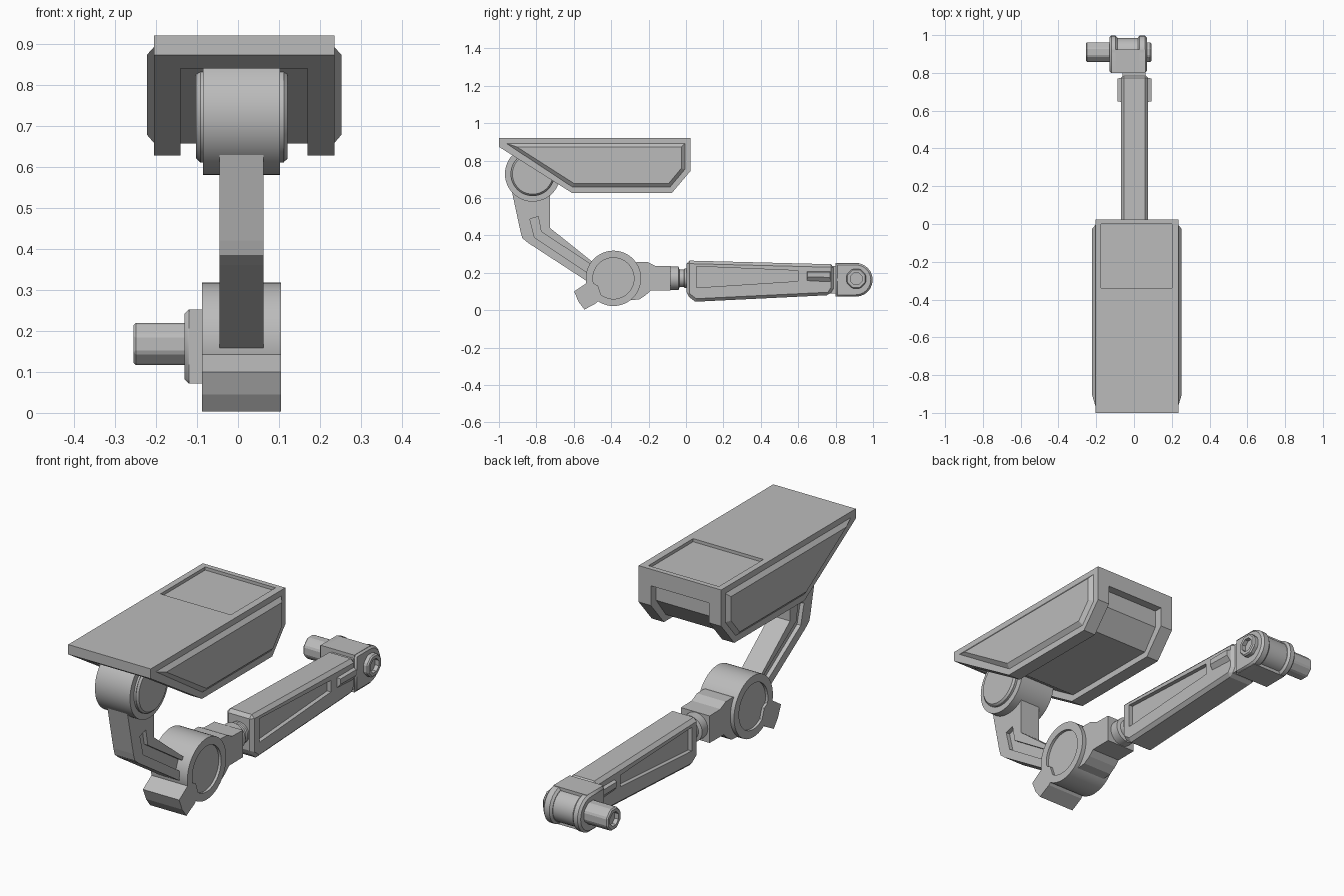
import bpy, bmesh, math

if "Cube" in bpy.data.objects:
    bpy.data.objects.remove(bpy.data.objects["Cube"])

grey = bpy.data.materials.new("mid grey")
grey.diffuse_color = (0.5, 0.5, 0.5, 1)
grey.use_nodes = True
grey.node_tree.nodes["Principled BSDF"].inputs["Base Color"].default_value = grey.diffuse_color


def finish(name, bm):
    bmesh.ops.recalc_face_normals(bm, faces=bm.faces[:])
    mesh = bpy.data.meshes.new(name)
    bm.to_mesh(mesh)
    bm.free()
    mesh.materials.append(grey)
    ob = bpy.data.objects.new(name, mesh)
    bpy.context.collection.objects.link(ob)
    return ob


def prism(name, profile, x0, x1, end_profile=None):
    """Side profile in (y, z) swept from x0 to x1, optionally to another outline."""
    bm = bmesh.new()
    a = [bm.verts.new((x0, y, z)) for y, z in profile]
    b = [bm.verts.new((x1, y, z)) for y, z in (end_profile or profile)]
    bm.faces.new(a)
    bm.faces.new(b)
    n = len(a)
    for i in range(n):
        bm.faces.new((a[i], a[(i + 1) % n], b[(i + 1) % n], b[i]))
    return finish(name, bm)


def ring(cy, cz, r, n, turn=0.0):
    return [(cy + r * math.cos(turn + math.tau * i / n),
             cz + r * math.sin(turn + math.tau * i / n)) for i in range(n)]


def smooth(ob):
    bpy.context.view_layer.objects.active = ob
    ob.select_set(True)
    bpy.ops.object.shade_smooth_by_angle(angle=math.radians(30))
    ob.select_set(False)


def disc(name, cy, cz, r, x0, x1, n=48):
    ob = prism(name, ring(cy, cz, r, n), x0, x1)
    smooth(ob)
    return ob


def cut(ob, *cutters):
    for c in cutters:
        m = ob.modifiers.new("cut", "BOOLEAN")
        m.operation, m.solver, m.object = "DIFFERENCE", "EXACT", c
        c.hide_render = True
        c.hide_viewport = True


def bevel(ob, width):
    m = ob.modifiers.new("bevel", "BEVEL")
    m.width, m.limit_method, m.angle_limit = width, "ANGLE", math.radians(40)


def lathe_y(name, cx, cz, stations):
    """Round part along y from (y, radius) stations."""
    bm = bmesh.new()
    n = 32
    loops = [[bm.verts.new((cx + r * math.cos(math.tau * i / n), y,
                            cz + r * math.sin(math.tau * i / n))) for i in range(n)]
             for y, r in stations]
    for a, b in zip(loops, loops[1:]):
        for i in range(n):
            bm.faces.new((a[i], a[(i + 1) % n], b[(i + 1) % n], b[i]))
    bm.faces.new(loops[0])
    bm.faces.new(loops[-1])
    ob = finish(name, bm)
    smooth(ob)
    return ob


# Head: wedge-fronted shell with a recessed underside and a shallow top panel
head = prism("head_shell", [(-1, .92), (.025, .92), (.025, .745), (-.075, .627),
                            (-.61, .627), (-1, .873)], -.205, .235)
channel = prism("head_channel_cutter",
                [(-.89, .84), (-.6, .657), (-.09, .657), (-.015, .755), (-.015, .84),
                 (.1, .84), (.1, .7), (-.05, .55), (-.65, .55), (-1.1, .84)], -.14, .17)
top_cut = prism("head_top_cutter", [(-.34, .905), (0, .905), (0, 1), (-.34, 1)], -.175, .2)
cut(head, channel, top_cut)

# Raised side panels of the head
outer = [(-.965, .893), (-.005, .893), (-.005, .752), (-.085, .657), (-.607, .657)]
inner = [(-.905, .873), (-.025, .873), (-.025, .758), (-.092, .678), (-.6, .678)]
prism("head_panel_right", outer, .234, .252, inner)
prism("head_panel_left", outer, -.204, -.222, inner)

# Upper pivot
disc("upper_pivot", -.82, .728, .148, -.085, .102)
disc("upper_pivot_core", -.82, .728, .118, -.092, .112)
cap = ring(-.82, .728, .118, 48)
cap_end = ring(-.82, .728, .108, 48)
smooth(prism("upper_pivot_cap_right", cap, .11, .121, cap_end))
smooth(prism("upper_pivot_cap_left", cap, -.091, -.102, cap_end))

# Bent upper arm with a groove on each side
arm = prism("upper_arm", [(-.93, .63), (-.885, .42), (-.875, .385), (-.845, .36),
                          (-.53, .155), (-.42, .12), (-.4, .22), (-.505, .262),
                          (-.728, .44), (-.728, .63)], -.045, .062)
groove = [(-.835, .487), (-.81, .388), (-.5, .182), (-.48, .225), (-.775, .42), (-.79, .5)]
cut(arm, prism("arm_groove_cutter_right", groove, .042, .1),
    prism("arm_groove_cutter_left", groove, -.1, -.025))

# Elbow with dished faces, clamp lug and link to the lower arm
elbow = disc("elbow", -.388, .17, .148, -.088, .105)
cut(elbow, prism("elbow_dish_cutter_right", ring(-.388, .17, .11, 48), .092, .2),
    prism("elbow_dish_cutter_left", ring(-.388, .17, .11, 48), -.2, -.075))
prism("elbow_lug", [(-.515, .155), (-.598, .1), (-.575, .045), (-.543, .003),
                    (-.48, .037), (-.45, .07), (-.47, .13)], -.088, .105)
prism("elbow_link", [(-.29, .25), (-.255, .258), (-.205, .257), (-.165, .237),
                     (-.083, .235), (-.083, .105), (-.19, .104), (-.215, .08),
                     (-.25, .057), (-.3, .053), (-.3, .12)], -.068, .085)

# Round neck
lathe_y("neck", .005, .17, [(-.09, .063), (-.04, .063), (-.035, .047),
                            (-.012, .047), (-.008, .052), (.01, .052)])

# Tapered lower arm with recessed sides and raised catches
lower = prism("lower_arm", [(.003, .265), (.79, .245), (.79, .115), (.768, .08),
                            (.05, .045), (.003, .08)], -.07, .075)
bevel(lower, .016)
slot = [(.055, .234), (.6, .211), (.6, .155), (.055, .12)]
cut(lower, prism("lower_arm_cutter_right", slot, .055, .2),
    prism("lower_arm_cutter_left", slot, -.2, -.05))
catch = [(.645, .208), (.775, .208), (.775, .145), (.645, .152)]
catch_end = [(.65, .203), (.77, .203), (.77, .175), (.65, .178)]
prism("catch_right", catch, .07, .092, catch_end)
prism("catch_left", catch, -.065, -.087, catch_end)

# End knuckle: two rounded cheeks round a slightly smaller centre
prism("knuckle_stem", [(.77, .235), (.82, .235), (.82, .09), (.77, .09)], -.06, .06)


def cheek(r, y0):
    arc = [(.908 + r * math.cos(t), .162 + r * math.sin(t))
           for t in (math.radians(-90 + 15 * i) for i in range(13))]
    return [(y0, .162 + r), (y0, .162 - r)] + arc


for name, x0, x1 in (("knuckle_cheek_left", -.13, -.088), ("knuckle_cheek_right", .02, .068)):
    ob = prism(name, cheek(.09, .8), x0, x1)
    bevel(ob, .01)
    smooth(ob)
smooth(prism("knuckle_centre", cheek(.077, .81), -.09, .03))
prism("knuckle_block", [(.8, .252), (.925, .252), (.925, .072), (.8, .072)], -.12, .06)

# Eight-sided pin with a socket in each end
pin = prism("pin", ring(.91, .168, .056, 8, math.pi / 8), -.255, .092)
bevel(pin, .006)
cut(pin, prism("pin_socket_right", ring(.91, .168, .034, 8, math.pi / 8), .072, .2),
    prism("pin_socket_left", ring(.91, .168, .034, 8, math.pi / 8), -.3, -.235))
